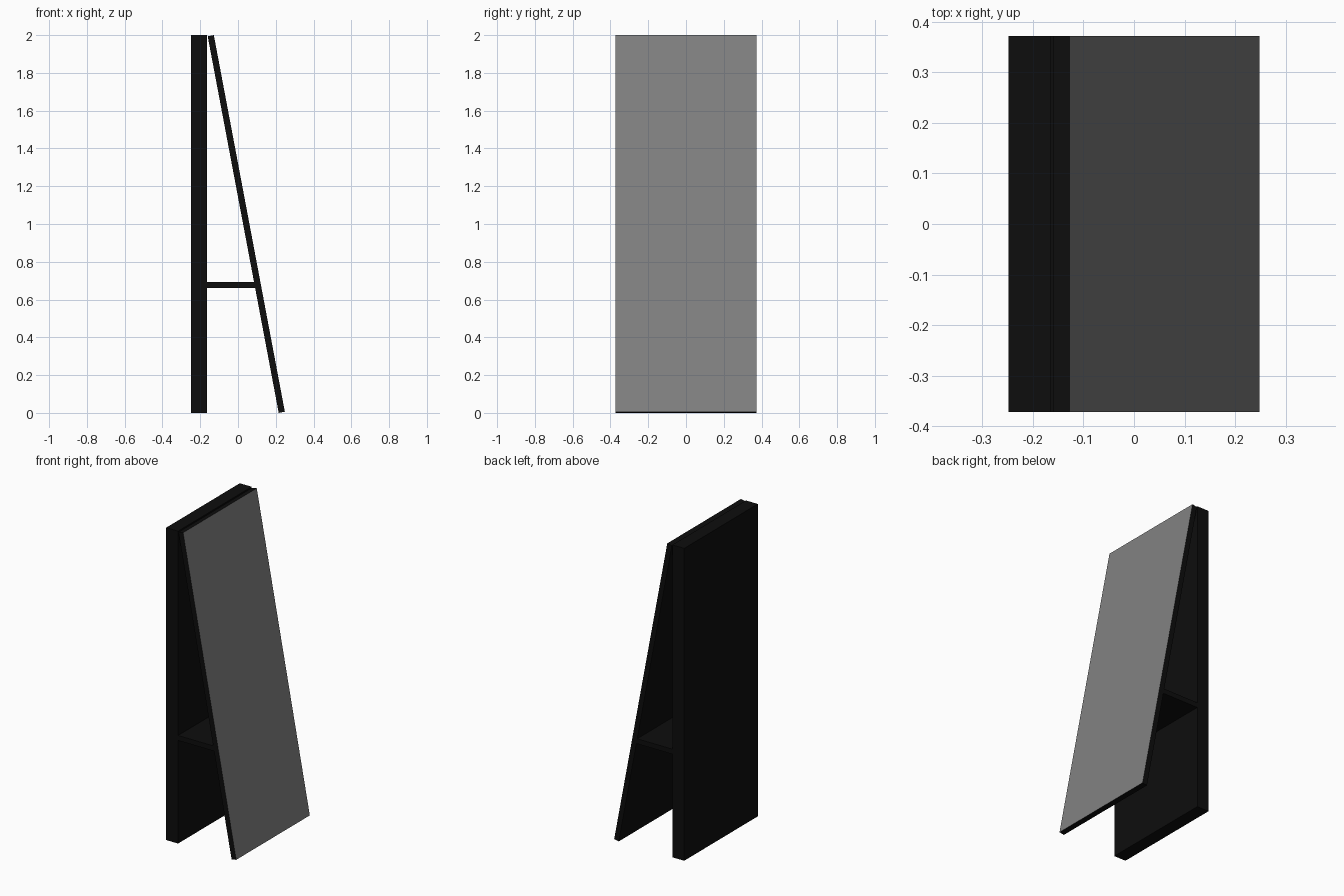
import bpy
from mathutils import Vector

cube = bpy.data.objects.get("Cube")
if cube:
    bpy.data.objects.remove(cube, do_unlink=True)

DEPTH = 0.745


def flat_colour(name, value):
    mat = bpy.data.materials.new(name)
    mat.use_nodes = True
    colour = (value, value, value, 1)
    mat.diffuse_color = colour
    mat.node_tree.nodes["Principled BSDF"].inputs["Base Color"].default_value = colour
    return mat


black = flat_colour("black", 0.004)
grey = flat_colour("mirror grey", 0.22)


def slab(name, profile):
    """Extrude an x-z profile along the depth of the stand."""
    n = len(profile)
    verts = [(x, y, z) for y in (-DEPTH / 2, DEPTH / 2) for x, z in profile]
    faces = [tuple(range(n)), tuple(reversed(range(n, 2 * n)))]
    faces += [(i, i + n, (i + 1) % n + n, (i + 1) % n) for i in range(n)]
    mesh = bpy.data.meshes.new(name)
    mesh.from_pydata(verts, [], faces)
    mesh.materials.append(black)
    obj = bpy.data.objects.new(name, mesh)
    bpy.context.collection.objects.link(obj)
    return obj


def box_profile(x0, x1, z0, z1):
    return [(x0, z0), (x1, z0), (x1, z1), (x0, z1)]


# Upright back board and the brace shelf
slab("back_board", box_profile(-0.248, -0.164, 0, 2))
slab("brace_shelf", box_profile(-0.164, 0.1, 0.66, 0.692))

# Leaning panel with square-cut ends
low, high = Vector((0.248, 0.006)), Vector((-0.128, 2.0))
along = (high - low).normalized()
inward = Vector((-along.y, along.x)) * 0.033
panel = slab("leaning_panel", [low + inward, low, high, high + inward])

# Reflective outer face of the panel
panel.data.materials.append(grey)
for face in panel.data.polygons:
    if face.normal.x > 0.9:
        face.material_index = 1
